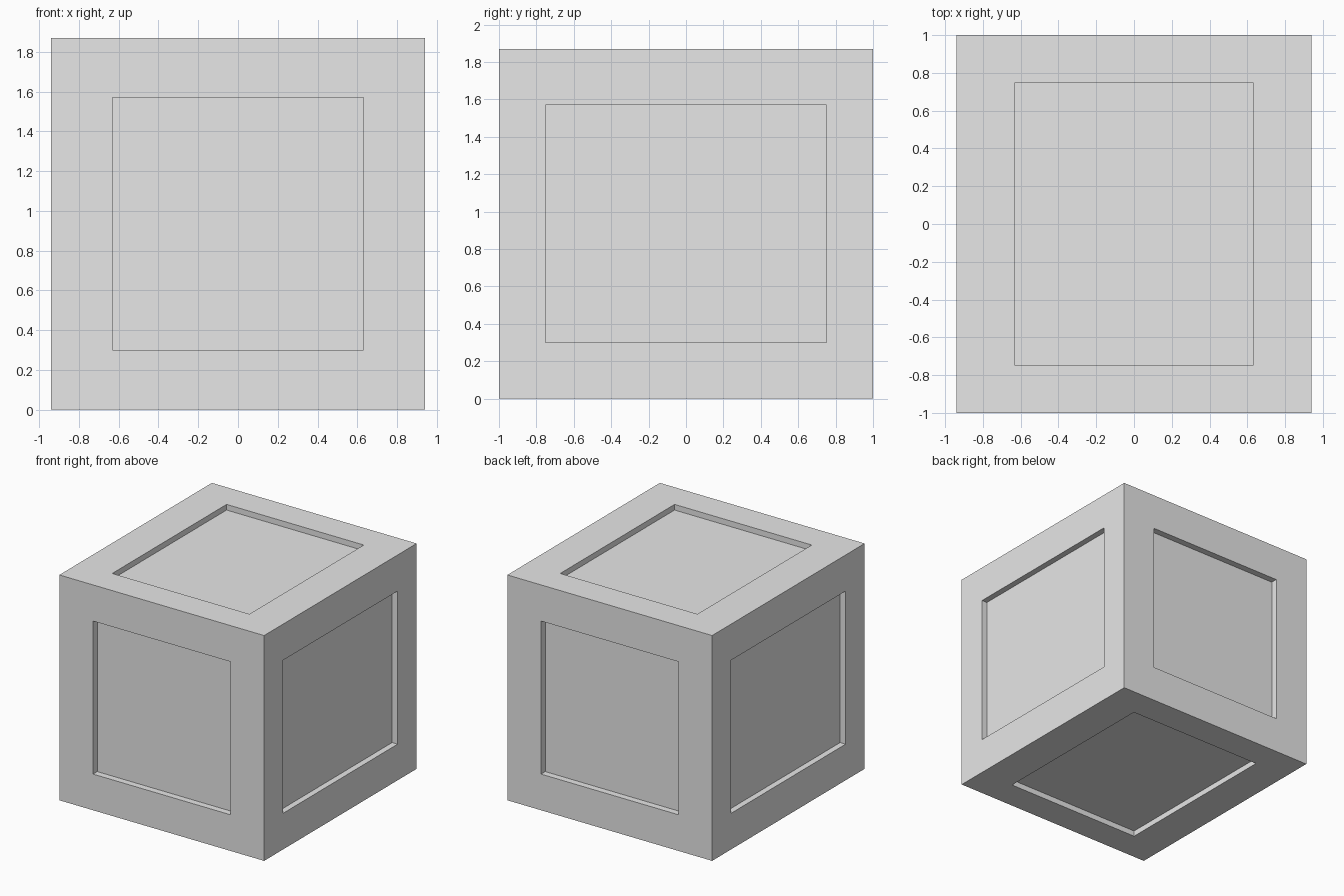
import bpy
import bmesh
from mathutils import Vector

SIZE = Vector((1.88, 2.0, 1.87))       # outer dimensions
PANEL = Vector((1.26, 1.50, 1.27))     # recessed panel dimensions
DEPTH = Vector((0.05, 0.055, 0.047))   # recess depth along each axis

default = bpy.data.objects.get("Cube")
if default:
    bpy.data.objects.remove(default, do_unlink=True)

# Single light grey
grey = bpy.data.materials.new("light_grey")
grey.use_nodes = True
color = (0.8, 0.8, 0.8, 1.0)
grey.diffuse_color = color
for node in grey.node_tree.nodes:
    if node.type == 'BSDF_PRINCIPLED':
        node.inputs["Base Color"].default_value = color

# Solid box
bm = bmesh.new()
bmesh.ops.create_cube(bm, size=1.0)
bmesh.ops.scale(bm, vec=SIZE, verts=bm.verts)
ratio = Vector(PANEL[i] / SIZE[i] for i in range(3))


def recess(face):
    """Inset a side to its panel outline, then sink the panel."""
    axis = max(range(3), key=lambda i: abs(face.normal[i]))
    side = 1 if face.normal[axis] > 0 else -1
    scale = ratio.copy()
    scale[axis] = 1.0
    # Frame around the panel
    bmesh.ops.inset_individual(bm, faces=[face], thickness=0.1)
    for vert in face.verts:
        for i in range(3):
            if i != axis:
                vert.co[i] = (1 if vert.co[i] > 0 else -1) * SIZE[i] / 2 * scale[i]
    # Sunken panel with straight walls
    bmesh.ops.inset_individual(bm, faces=[face], thickness=0.01)
    for vert in face.verts:
        for i in range(3):
            if i != axis:
                vert.co[i] = (1 if vert.co[i] > 0 else -1) * PANEL[i] / 2
        vert.co[axis] -= side * DEPTH[axis]


bm.normal_update()
for side_face in list(bm.faces):
    recess(side_face)
bmesh.ops.translate(bm, vec=(0, 0, SIZE.z / 2), verts=bm.verts)
bmesh.ops.recalc_face_normals(bm, faces=bm.faces)

mesh = bpy.data.meshes.new("panelled_box")
bm.to_mesh(mesh)
bm.free()
mesh.materials.append(grey)
box = bpy.data.objects.new("panelled_box", mesh)
bpy.context.collection.objects.link(box)
